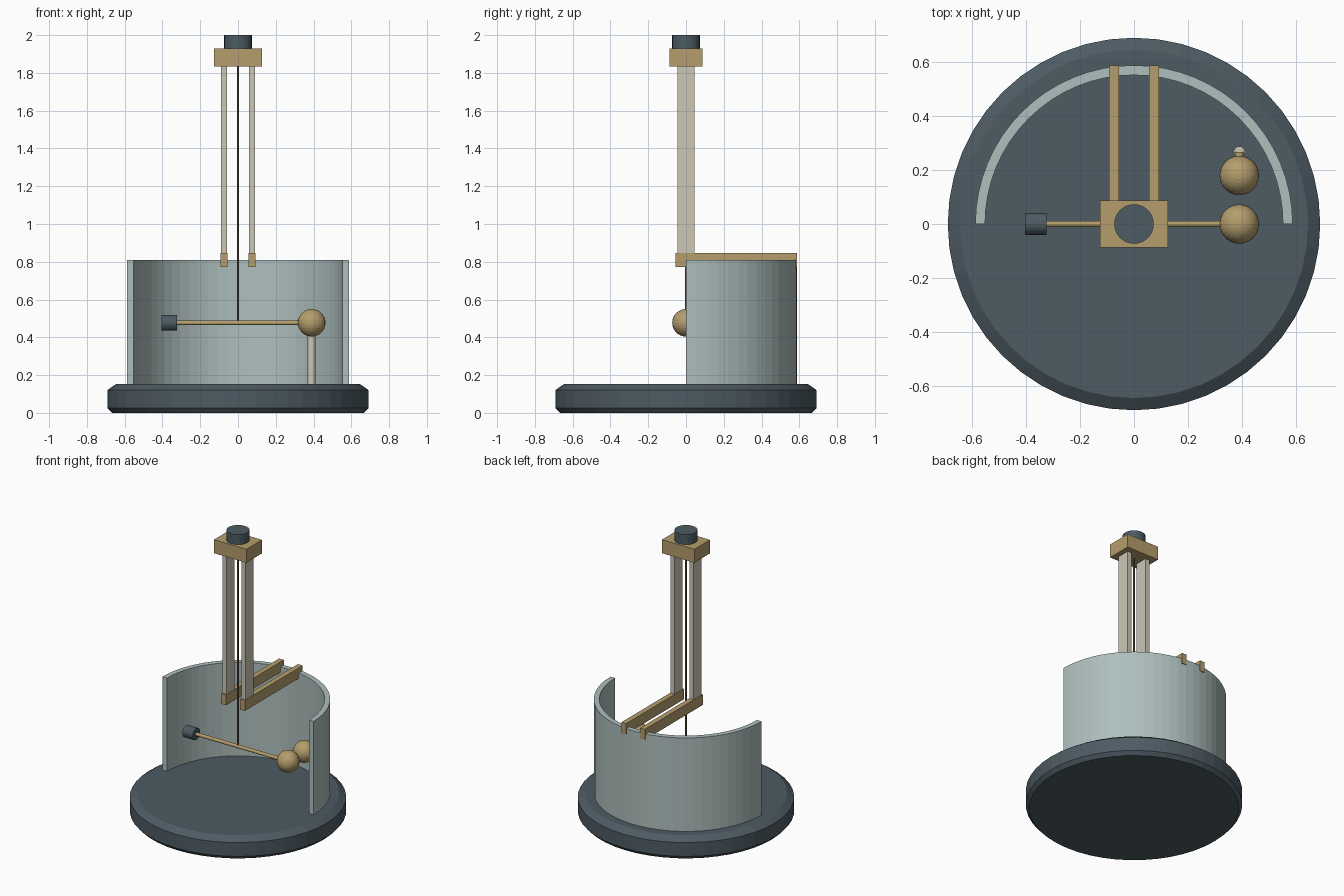
import bpy, bmesh, math
from mathutils import Vector

if "Cube" in bpy.data.objects:
    bpy.data.objects.remove(bpy.data.objects["Cube"])


def mat(name, c):
    m = bpy.data.materials.new(name)
    m.diffuse_color = (*c, 1)
    m.use_nodes = True
    m.node_tree.nodes["Principled BSDF"].inputs["Base Color"].default_value = m.diffuse_color
    return m


SLATE = mat("slate", (0.075, 0.105, 0.125))
BRASS = mat("brass", (0.46, 0.34, 0.15))
GLASS = mat("glass", (0.42, 0.52, 0.51))
IVORY = mat("ivory", (0.60, 0.57, 0.47))
WIRE = mat("wire", (0.20, 0.13, 0.06))


def finish(name, bm, m):
    bmesh.ops.recalc_face_normals(bm, faces=bm.faces)
    me = bpy.data.meshes.new(name)
    bm.to_mesh(me)
    bm.free()
    me.materials.append(m)
    ob = bpy.data.objects.new(name, me)
    bpy.context.collection.objects.link(ob)
    return ob


def box(name, lo, hi, m):
    bm = bmesh.new()
    bmesh.ops.create_cube(bm, size=1)
    lo, hi = Vector(lo), Vector(hi)
    for v in bm.verts:
        v.co = (lo + hi) / 2 + v.co * (hi - lo)
    return finish(name, bm, m)


def rod(name, a, b, r, m, n=16):
    a, b = Vector(a), Vector(b)
    bm = bmesh.new()
    bmesh.ops.create_cone(bm, cap_ends=True, segments=n, radius1=r, radius2=r, depth=(b - a).length)
    q = (b - a).to_track_quat('Z', 'Y')
    for v in bm.verts:
        v.co = (a + b) / 2 + q @ v.co
    return finish(name, bm, m)


def ball(name, c, r, m):
    bm = bmesh.new()
    bmesh.ops.create_uvsphere(bm, u_segments=24, v_segments=16, radius=r)
    bmesh.ops.translate(bm, verts=bm.verts, vec=c)
    return finish(name, bm, m)


def lathe(name, profile, m, n, sweep=math.tau):
    """Full sweep: open profile capped top and bottom. Partial: closed profile capped at its ends."""
    full = sweep >= math.tau
    k = len(profile)
    bm = bmesh.new()
    rings = []
    for i in range(n if full else n + 1):
        t = sweep * i / n
        rings.append([bm.verts.new((r * math.cos(t), r * math.sin(t), z)) for r, z in profile])
    for i in range(n):
        p, q = rings[i], rings[(i + 1) % len(rings)]
        for j in range(k - 1 if full else k):
            bm.faces.new((p[j], q[j], q[(j + 1) % k], p[(j + 1) % k]))
    caps = ([r[0] for r in rings], [r[-1] for r in rings]) if full else (rings[0], rings[-1])
    for c in caps:
        bm.faces.new(c)
    return finish(name, bm, m)


# bevelled round base
lathe("base", [(0.667, 0), (0.69, 0.025), (0.69, 0.122), (0.645, 0.153)], SLATE, 48)

# half-round glass wall, open at the front
lathe("glass_wall", [(0.552, 0.15), (0.588, 0.15), (0.588, 0.81), (0.552, 0.81)], GLASS, 32, math.pi)

# paired support beams and uprights
for side, s in (("left", -1), ("right", 1)):
    x = s * 0.0735
    box(side + "_beam", (x - 0.0185, -0.055, 0.772), (x + 0.0185, 0.588, 0.846), BRASS)
    box(side + "_upright", (x - 0.0165, -0.045, 0.84), (x + 0.0165, 0.045, 1.84), IVORY)

# head block, knob and hanging wire
box("head_block", (-0.126, -0.087, 1.835), (0.126, 0.087, 1.93), BRASS)
rod("top_knob", (0, 0, 1.925), (0, 0, 2.0), 0.073, SLATE, 32)
rod("torsion_wire", (0, 0, 0.477), (0, 0, 1.84), 0.005, WIRE, 8)

# swinging arm with ball and counterweight
Z = 0.477
rod("arm", (-0.34, 0, Z), (0.39, 0, Z), 0.012, BRASS, 12)
ball("arm_ball", (0.39, 0, Z), 0.073, BRASS)
rod("counterweight", (-0.404, 0, Z), (-0.324, 0, Z), 0.041, SLATE, 20)

# fixed ball on its post
ball("fixed_ball", (0.39, 0.18, Z), 0.073, BRASS)
rod("fixed_ball_stem", (0.39, 0.18, Z), (0.39, 0.267, Z), 0.016, BRASS, 12)
rod("fixed_ball_post", (0.39, 0.267, 0.15), (0.39, 0.267, Z), 0.021, IVORY, 16)
